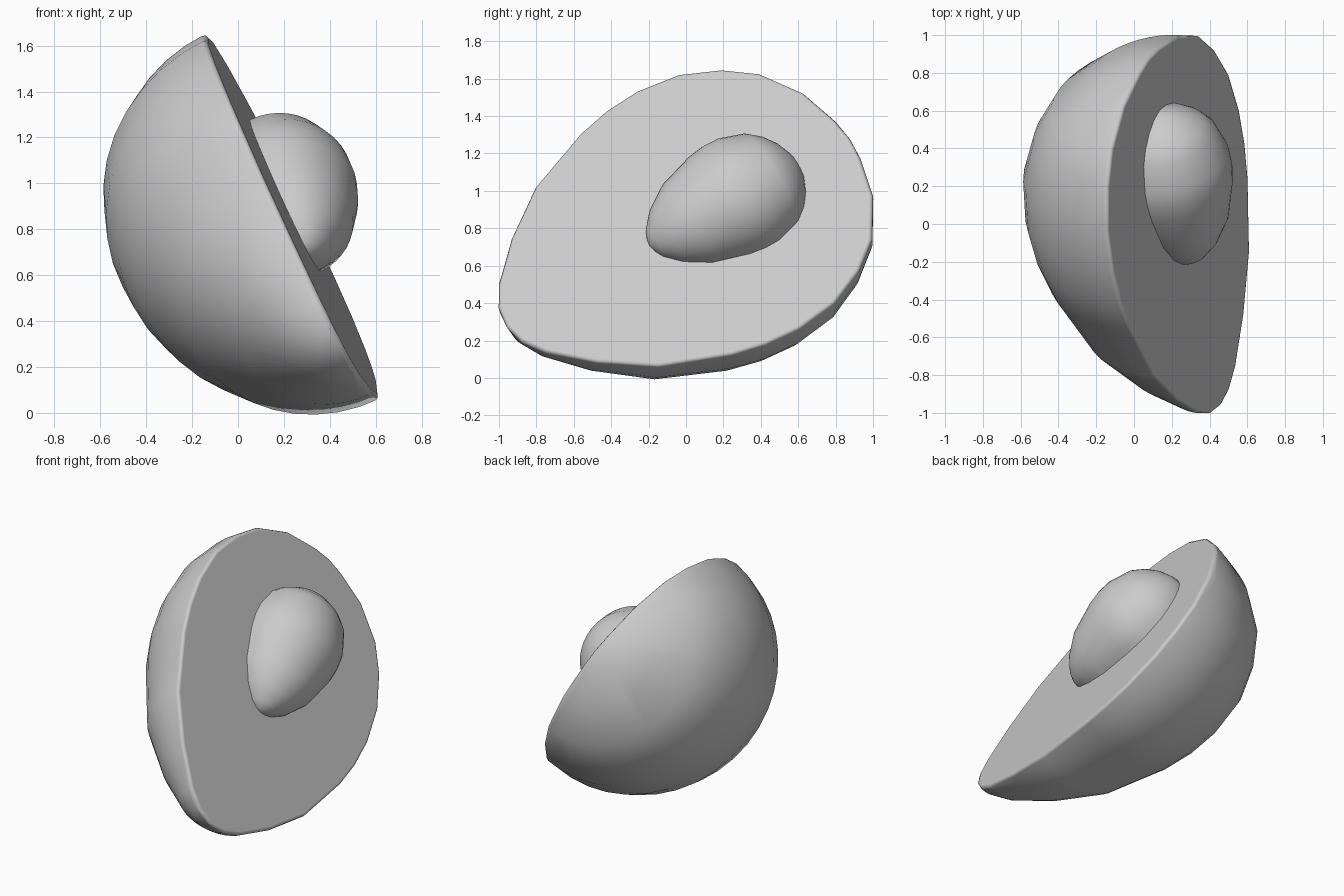
import bpy, bmesh, math
from mathutils import Vector

cube = bpy.data.objects.get("Cube")
if cube:
    bpy.data.objects.remove(cube, do_unlink=True)

grey = bpy.data.materials.new("plain grey")
grey.use_nodes = True
grey.diffuse_color = (0.6, 0.6, 0.6, 1)
grey.node_tree.nodes["Principled BSDF"].inputs["Base Color"].default_value = (0.6, 0.6, 0.6, 1)

# Tilted cut plane: two in-plane directions and the outward normal
ACROSS = Vector((0.057, 1, 0))
UP = Vector((-0.487, 0, 1)).normalized()
NORMAL = ACROSS.cross(UP).normalized()
PLANE_ORIGIN = Vector((0.656, 0, 0))
TURN = math.radians(31.4)
AXIS = -math.cos(TURN) * ACROSS - math.sin(TURN) * UP      # towards the narrow end
SIDE = -math.sin(TURN) * ACROSS + math.cos(TURN) * UP


def half_egg(name, profile, centre, depth, rim):
    """Revolve a pear profile by half a turn on the cut plane and cap it."""
    segments = 20
    origin = PLANE_ORIGIN + centre[0] * ACROSS + centre[1] * UP
    bm = bmesh.new()
    ends = [bm.verts.new(origin + AXIS * profile[i][0]) for i in (0, -1)]
    arcs = []
    for k in range(segments + 1):
        a = math.pi * k / segments
        radial = SIDE * math.cos(a) + NORMAL * (depth * math.sin(a))
        arcs.append([ends[0]]
                    + [bm.verts.new(origin + AXIS * t + radial * r) for t, r in profile[1:-1]]
                    + [ends[1]])
    for a, b in zip(arcs, arcs[1:]):
        for i in range(len(profile) - 1):
            ring = [a[i], a[i + 1], b[i + 1], b[i]]
            bm.faces.new(list(dict.fromkeys(ring)))
    cap = bm.faces.new(arcs[0] + arcs[-1][-2:0:-1])
    bmesh.ops.recalc_face_normals(bm, faces=bm.faces)
    if rim:
        bmesh.ops.bevel(bm, geom=list(cap.edges), offset=rim, segments=2,
                        profile=0.5, affect='EDGES')
    mesh = bpy.data.meshes.new(name)
    bm.to_mesh(mesh)
    bm.free()
    mesh.materials.append(grey)
    obj = bpy.data.objects.new(name, mesh)
    bpy.context.collection.objects.link(obj)
    bpy.ops.object.select_all(action='DESELECT')
    obj.select_set(True)
    bpy.context.view_layer.objects.active = obj
    bpy.ops.object.shade_smooth_by_angle(angle=math.radians(65))
    # Keep the large cut face flat while its rim stays soft
    weighted = obj.modifiers.new("flat cut", 'WEIGHTED_NORMAL')
    weighted.mode = 'FACE_AREA'
    weighted.weight = 100
    weighted.keep_sharp = True


# Halved fruit body, behind the cut
half_egg("fruit_half",
         [(-0.805, 0), (-0.79, 0.13), (-0.73, 0.36), (-0.59, 0.58), (-0.43, 0.705),
          (-0.22, 0.8), (0.02, 0.832), (0.22, 0.818), (0.41, 0.775), (0.78, 0.63),
          (1.05, 0.435), (1.25, 0.24), (1.325, 0.12), (1.35, 0)],
         (0.19, 1.013), -0.975, 0.022)

# Round stone, standing out of the cut
half_egg("stone",
         [(-0.375, 0), (-0.362, 0.08), (-0.325, 0.16), (-0.27, 0.23), (-0.2, 0.285),
          (-0.06, 0.329), (0.03, 0.331), (0.12, 0.318), (0.32, 0.257), (0.45, 0.172),
          (0.525, 0.09), (0.548, 0.04), (0.555, 0)],
         (0.28, 1.073), 0.95, 0)
